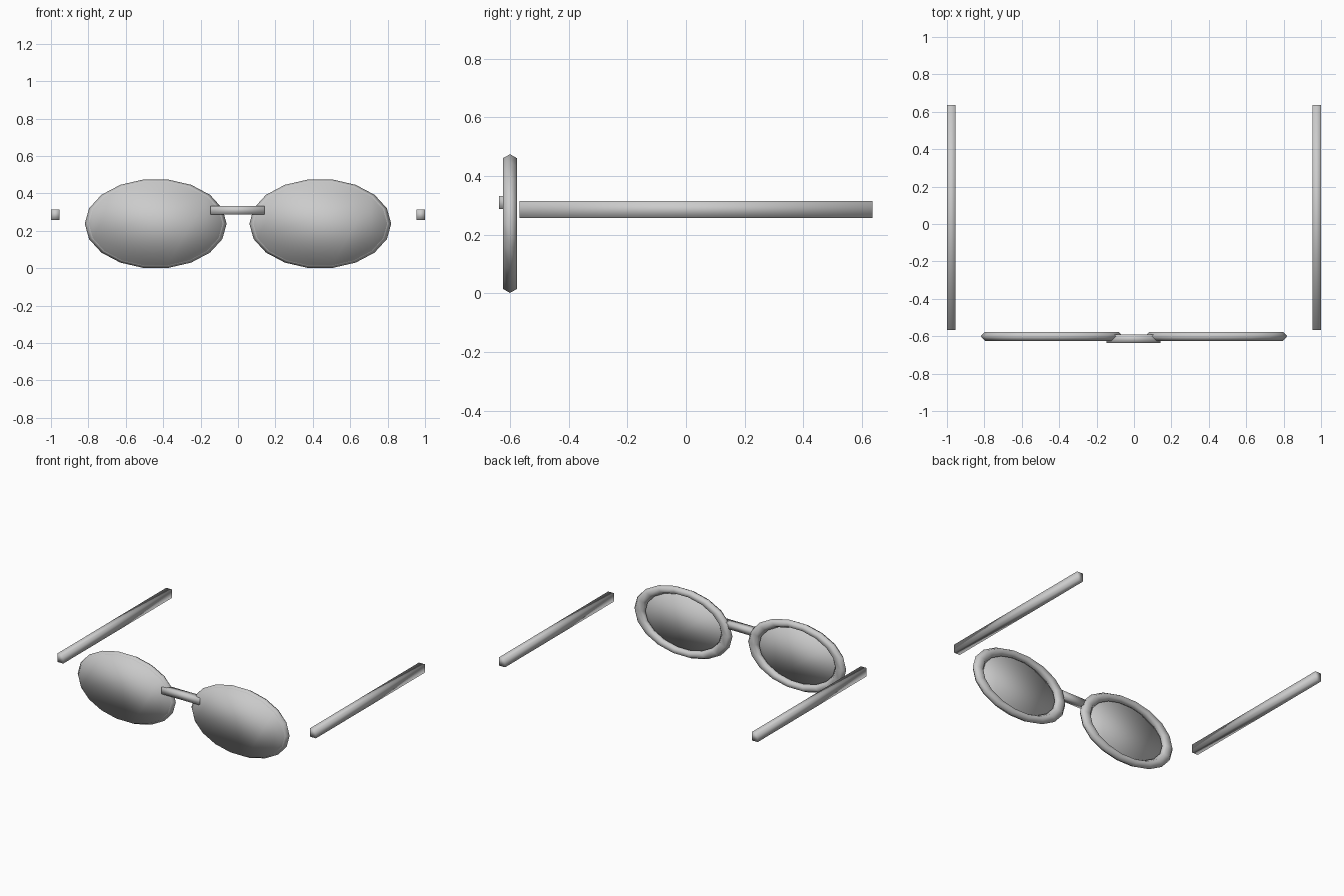
import bpy
import math

if "Cube" in bpy.data.objects:
    bpy.data.objects.remove(bpy.data.objects["Cube"])

grey = bpy.data.materials.new("grey")
grey.diffuse_color = (0.6, 0.6, 0.6, 1)
grey.use_nodes = True
grey.node_tree.nodes["Principled BSDF"].inputs["Base Color"].default_value = grey.diffuse_color

SIDES = 18
MAJOR, MINOR = 0.213, 0.027   # rim ring radii before widening
WIDEN = 1.58                  # oval stretch along x
CZ, CY = 0.238, -0.60         # lens centre


def finish(name):
    ob = bpy.context.object
    ob.name = name
    bpy.ops.object.transform_apply(location=False, rotation=True, scale=True)
    ob.data.materials.append(grey)
    bpy.ops.object.shade_smooth()
    return ob


def box(name, centre, size):
    bpy.ops.mesh.primitive_cube_add(size=1, location=centre)
    bpy.context.object.scale = size
    return finish(name)


for side, label in ((-1, "left"), (1, "right")):
    x = side * 0.44

    # Oval rim with a six-sided section
    bpy.ops.mesh.primitive_torus_add(
        major_segments=SIDES, minor_segments=6, major_radius=MAJOR,
        minor_radius=MINOR, location=(x, CY, CZ),
        rotation=(math.pi / 2, 0, 0))
    bpy.context.object.scale = (WIDEN, 1, 1)
    finish(label + "_rim")

    # Thin lens set flush with the front of the rim
    bpy.ops.mesh.primitive_cylinder_add(
        vertices=SIDES, radius=MAJOR + MINOR * 0.5, depth=0.012,
        location=(x, CY - 0.0184, CZ),
        rotation=(math.pi / 2, math.pi / 2, 0))
    # the cylinder is turned a quarter so that a corner points along x
    bpy.ops.object.transform_apply(location=False, rotation=True, scale=False)
    bpy.context.object.scale = (WIDEN, 1, 1)
    finish(label + "_lens")

    # Straight temple arm
    box(label + "_temple", (side * 0.977, 0.034, 0.286), (0.046, 1.204, 0.058))

# Bridge across the front
box("bridge", (-0.002, -0.614, 0.31), (0.29, 0.046, 0.045))
